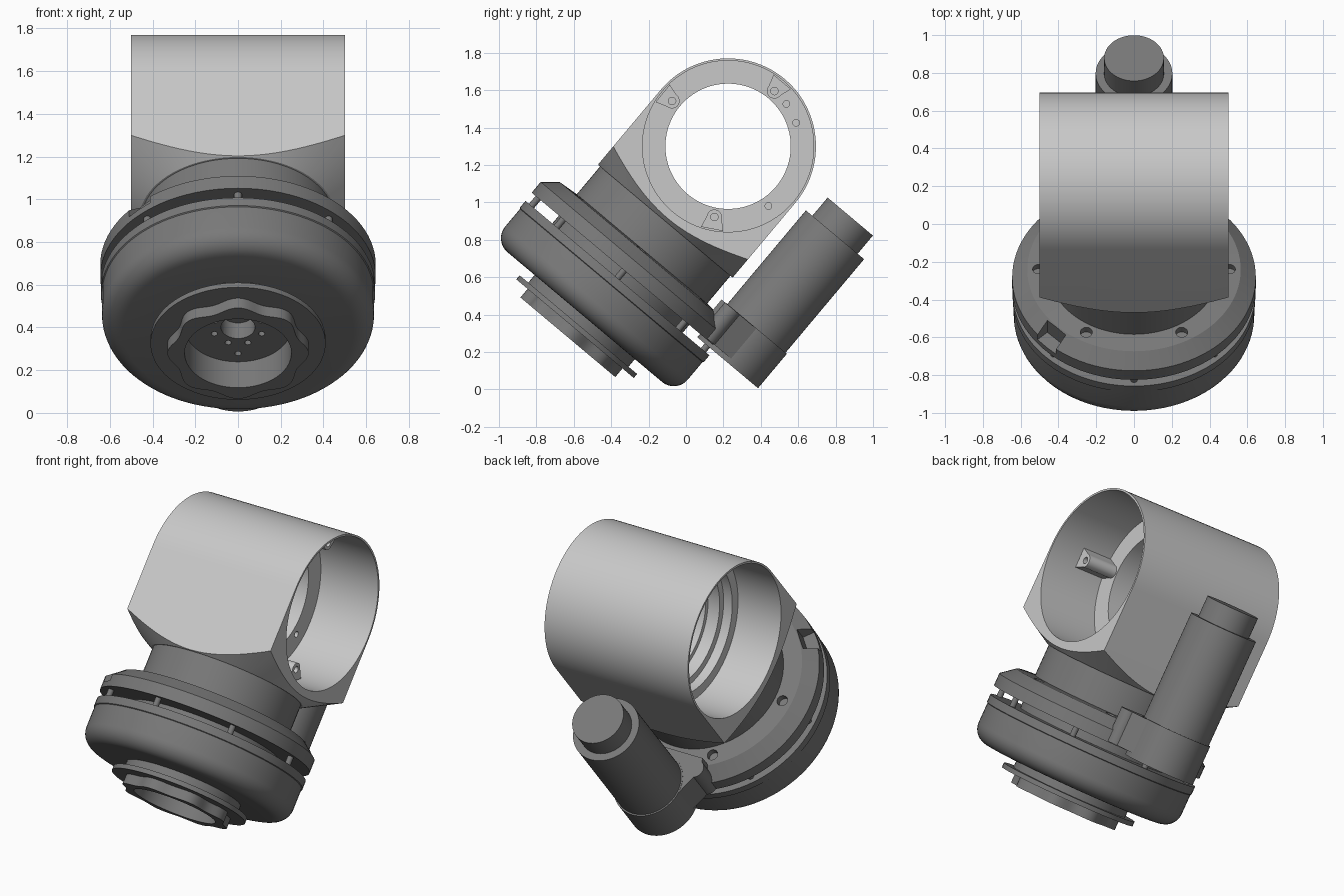
import bpy, bmesh
from math import sin, cos, pi, radians
from mathutils import Matrix, Vector

cube = bpy.data.objects.get("Cube")
if cube:
    bpy.data.objects.remove(cube)

# Tilted frame: origin at the housing centre, local z along the joint axis
TILT = Matrix.Translation((0, 0.225, 1.3)) @ Matrix.Rotation(radians(-40), 4, 'X')
TO_X = Matrix.Rotation(pi / 2, 4, 'Y')


def material(name, value):
    m = bpy.data.materials.new(name)
    m.use_nodes = True
    m.diffuse_color = (value, value, value, 1)
    m.node_tree.nodes["Principled BSDF"].inputs["Base Color"].default_value = (value, value, value, 1)
    return m


LIGHT = material("light grey", 0.58)
DARK = material("dark grey", 0.19)


def make(name, bm, mat, place=Matrix()):
    bm.transform(place)
    bmesh.ops.recalc_face_normals(bm, faces=bm.faces)
    mesh = bpy.data.meshes.new(name)
    bm.to_mesh(mesh)
    bm.free()
    mesh.materials.append(mat)
    obj = bpy.data.objects.new(name, mesh)
    bpy.context.collection.objects.link(obj)
    obj.matrix_world = TILT
    smooth(obj)
    return obj


def smooth(obj):
    bpy.ops.object.select_all(action='DESELECT')
    obj.select_set(True)
    bpy.context.view_layer.objects.active = obj
    bpy.ops.object.shade_smooth_by_angle(angle=radians(28))


def lathe(name, profile, mat, place=Matrix(), steps=72):
    """Revolve a closed (radius, height) outline around z."""
    bm = bmesh.new()
    verts = [bm.verts.new((r, 0, h)) for r, h in profile]
    edges = [bm.edges.new((verts[i - 1], verts[i])) for i in range(len(verts))]
    bmesh.ops.spin(bm, geom=verts + edges, cent=(0, 0, 0), axis=(0, 0, 1),
                   angle=2 * pi, steps=steps, use_merge=True)
    bmesh.ops.remove_doubles(bm, verts=bm.verts, dist=1e-5)
    axis_edges = [e for e in bm.edges if not e.link_faces]
    bmesh.ops.delete(bm, geom=axis_edges, context='EDGES')
    return make(name, bm, mat, place)


def rod(name, r, low, high, mat, place=Matrix(), steps=32):
    return lathe(name, [(0, low), (r, low), (r, high), (0, high)], mat, place, steps)


def prism(name, outline, low, high, mat, place=Matrix()):
    """Extrude a flat outline along z."""
    bm = bmesh.new()
    face = bm.faces.new([bm.verts.new((x, y, low)) for x, y in outline])
    top = bmesh.ops.extrude_face_region(bm, geom=[face])
    bmesh.ops.translate(bm, vec=(0, 0, high - low),
                        verts=[v for v in top["geom"] if isinstance(v, bmesh.types.BMVert)])
    return make(name, bm, mat, place)


def combine(obj, cutters, operation='DIFFERENCE'):
    for c in cutters:
        mod = obj.modifiers.new("cut", 'BOOLEAN')
        mod.operation, mod.solver, mod.object = operation, 'EXACT', c
        bpy.context.view_layer.update()
        bpy.context.view_layer.objects.active = obj
        bpy.ops.object.modifier_apply(modifier=mod.name)
        bpy.data.objects.remove(c)
    smooth(obj)


def polar(r, a, z=0.0):
    return Matrix.Translation((r * cos(a), r * sin(a), z))


# Housing: round-topped block, trimmed underneath by a cone, bored crosswise
arc = [(0.47 * sin(a), 0.47 * cos(a)) for a in [pi * (i / 48 - 0.5) for i in range(49)]]
outline = [(-s, t) for t, s in arc + [(0.47, -0.53), (-0.47, -0.53)]]
housing = prism("housing", outline, -0.5, 0.5, LIGHT, TO_X)
trim = lathe("trim", [(0, -0.523), (0.465, -0.523), (1, -0.213), (1, 1), (0, 1)], LIGHT, steps=96)
combine(housing, [trim], 'INTERSECT')
combine(housing, [rod("bore", 0.458, -0.7, 0.7, LIGHT, TO_X, 96)])

# Inner ring with stepped back face and drilled front face
ring = lathe("inner_ring", [(0.335, 0.1), (0.463, 0.1), (0.463, -0.2), (0.4, -0.2),
                            (0.4, -0.14), (0.36, -0.14), (0.36, -0.06), (0.335, -0.06)],
             LIGHT, TO_X, 96)


def across(r, degrees):
    """Placement inside the bore at an angle seen from the open side."""
    a = radians(degrees + 40)
    return Matrix.Translation((0, r * cos(a), r * sin(a))) @ Matrix.Rotation(a, 4, 'X') @ TO_X


combine(ring, [rod("hole", 0.018, 0.06, 0.2, LIGHT, across(0.385, d), 16)
               for d in (78, 155, 304, 19, 64, 36)])

# Screw bosses standing on the ring
for d in (50, 141, 259):
    web = [(0.04 * cos(pi * i / 12), -0.04 * sin(pi * i / 12)) for i in range(13)]
    shape = [(y, x) for x, y in web] + [(0.065, -0.06), (0.065, 0.06)]
    a = radians(d + 40)
    place = Matrix.Rotation(a, 4, 'X') @ Matrix(((0, 0, 1, 0), (1, 0, 0, 0.385), (0, 1, 0, 0), (0, 0, 0, 1)))
    boss = prism("screw_boss", shape, 0.09, 0.3, LIGHT, place)
    combine(boss, [rod("hole", 0.02, 0.24, 0.4, LIGHT, across(0.385, d), 16)])

# Neck and upper flange
rod("neck", 0.455, -0.93, -0.52, DARK, steps=72)
flange = lathe("upper_flange", [(0.44, -0.715), (0.565, -0.725), (0.645, -0.79), (0.645, -0.865),
                                (0.44, -0.865)], DARK, steps=96)
combine(flange, [rod("hole", 0.032, -0.755, -0.6, DARK, polar(0.505, i * pi / 3), 20) for i in range(6)])
notch = [(0.57, -0.07), (0.8, -0.07), (0.8, 0.07), (0.57, 0.07)]
combine(flange, [prism("notch", notch, -0.83, -0.6, DARK, Matrix.Rotation(radians(224), 4, 'Z'))])

# Spacers in the gap
for i in range(8):
    rod("gap_spacer", 0.018, -0.93, -0.86, DARK, polar(0.6, i * pi / 4), 16)

# Main body with rounded lower edge and recessed floor
corner = [(0.54 + 0.097 * cos(a), -1.095 - 0.097 * sin(a)) for a in [i * pi / 16 for i in range(9)]]
body = lathe("main_body", [(0, -0.92), (0.642, -0.92), (0.642, -0.968), (0.637, -0.972)] + corner +
             [(0.25, -1.192), (0.25, -1.175), (0, -1.175)], DARK, steps=96)
floor_holes = [rod("hole", 0.08, -1.3, -1.08, DARK)]
floor_holes += [rod("hole", 0.015, -1.3, -1.14, DARK, polar(0.12, (i + 0.5) * pi / 4), 12) for i in range(8)]
floor_holes += [rod("hole", 0.015, -1.3, -1.14, DARK, polar(0.19, i * pi / 2), 12) for i in range(4)]
combine(body, floor_holes)

# Output flange and scalloped hub
lathe("output_flange", [(0.25, -1.18), (0.35, -1.18), (0.35, -1.245), (0.41, -1.245),
                        (0.41, -1.273), (0.25, -1.273)], DARK)
lobes = []
for i in range(96):
    a = 2 * pi * i / 96
    r = 0.315 + 0.016 * cos(8 * a)
    lobes.append((r * cos(a), r * sin(a)))
hub = prism("output_hub", lobes, -1.333, -1.27, DARK)
combine(hub, [rod("bore", 0.25, -1.5, -1.1, DARK, steps=72)])

# Motor with its mount
MOTOR = Matrix.Translation((0, 0.742, 0))
rod("motor_base", 0.212, -0.888, -0.648, DARK, MOTOR, 64)
rod("motor", 0.203, -0.65, 0.005, DARK, MOTOR, 64)
rod("motor_cap", 0.158, 0, 0.132, DARK, MOTOR, 64)
mount = [(-0.212, 0.742), (-0.27, 0.58), (-0.25, 0.5), (0.25, 0.5), (0.27, 0.58), (0.212, 0.742)]
prism("motor_mount", mount, -0.86, -0.65, DARK)
for side in (-1, 1):
    lug = rod("mount_lug", 0.055, -0.86, -0.65, DARK, Matrix.Translation((side * 0.235, 0.575, 0)))
    combine(lug, [rod("hole", 0.03, -0.7, -0.5, DARK, Matrix.Translation((side * 0.235, 0.575, 0)), 16)])
